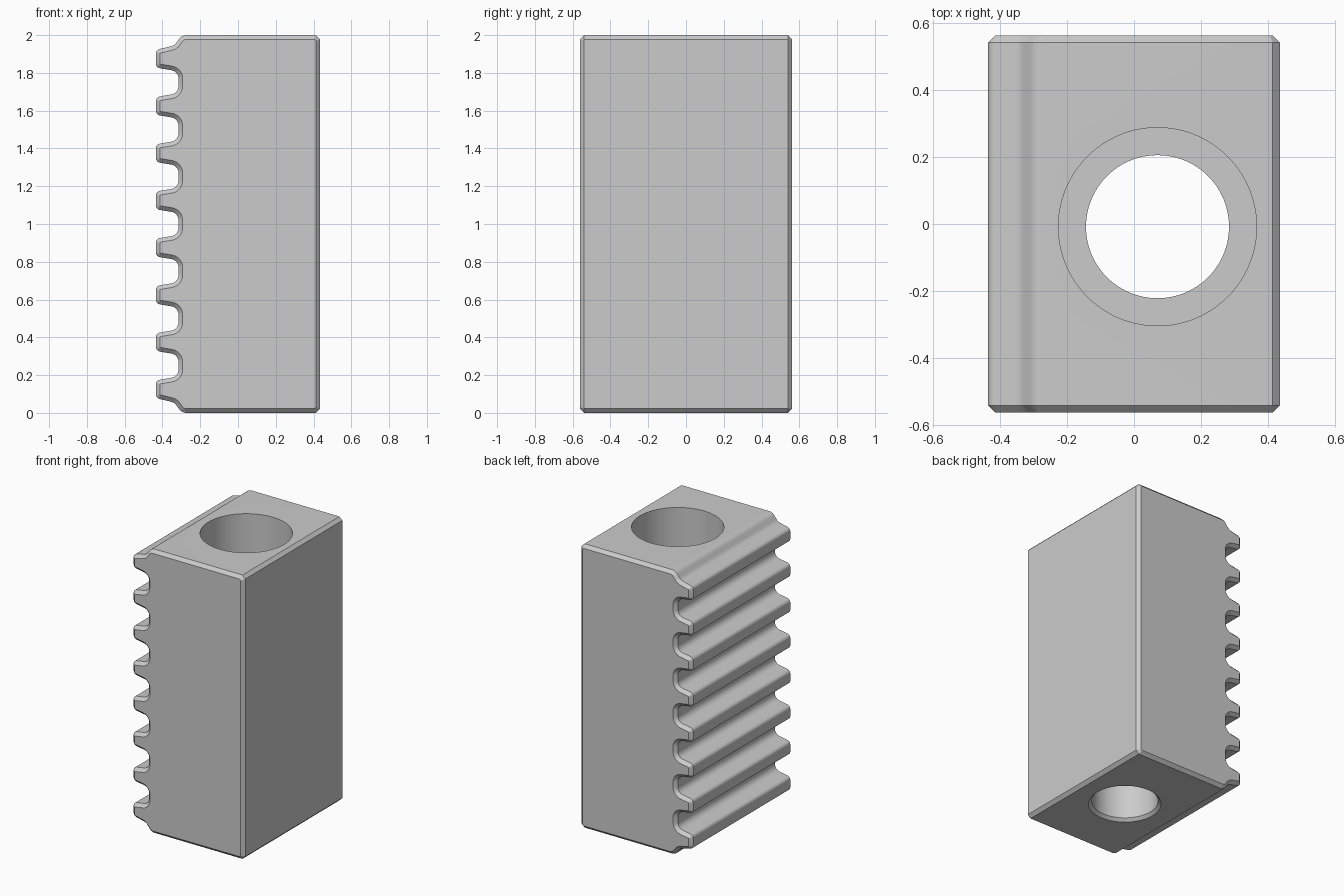
import bpy, bmesh, math
from mathutils import Vector

cube = bpy.data.objects.get("Cube")
if cube:
    bpy.data.objects.remove(cube, do_unlink=True)

TOP, SIDE, HALF_DEPTH = 2.0, 0.435, 0.562
BEVEL, PITCH, TEETH = 0.022, 0.25, 8
TIP, ROOT = -SIDE, -0.315
HOLE_X, HOLE_Y = 0.07, -0.008
LEDGE_Z = 0.7

steel = bpy.data.materials.new("steel grey")
steel.use_nodes = True
steel.diffuse_color = (0.6, 0.6, 0.6, 1)
steel.node_tree.nodes["Principled BSDF"].inputs["Base Color"].default_value = (0.6, 0.6, 0.6, 1)


def make_object(name, bm):
    bmesh.ops.recalc_face_normals(bm, faces=bm.faces)
    mesh = bpy.data.meshes.new(name)
    bm.to_mesh(mesh)
    bm.free()
    mesh.materials.append(steel)
    obj = bpy.data.objects.new(name, mesh)
    bpy.context.collection.objects.link(obj)
    return obj


def bridge(bm, a, b):
    for i in range(len(a)):
        j = (i + 1) % len(a)
        bm.faces.new((a[i], a[j], b[j], b[i]))


def corners():
    """Sharp corners of the side profile with their rounding radius."""
    right = SIDE - BEVEL
    upper = [(right, TOP, 0), (-0.297, TOP, 0.05), (-0.337, TOP - 0.055, 0.05)]
    pts = [(SIDE, BEVEL, 0), (SIDE, TOP - BEVEL, 0)] + upper
    for i in reversed(range(TEETH)):
        z = PITCH * (i + 0.5)
        pts += [(TIP, z + 0.047, 0.026), (TIP, z - 0.047, 0.026)]
        if i:
            g = PITCH * i
            pts += [(ROOT, g + 0.058, 0.045), (ROOT, g - 0.058, 0.045)]
    pts += [(x, TOP - z, r) for x, z, r in reversed(upper)]
    return pts


def outline(inset):
    """Profile moved inwards by inset, with its corners rounded."""
    pts = corners()
    n = len(pts)
    result = []
    for i, (x, z, r) in enumerate(pts):
        p = Vector((x, z))
        d0 = (p - Vector(pts[i - 1][:2])).normalized()
        d1 = (Vector(pts[(i + 1) % n][:2]) - p).normalized()
        n0, n1 = Vector((-d0.y, d0.x)), Vector((-d1.y, d1.x))
        p = p + (n0 + n1) * inset / (1 + n0.dot(n1))
        if r == 0:
            result.append(p)
            continue
        turn = math.atan2(d0.x * d1.y - d0.y * d1.x, d0.dot(d1))
        side = 1 if turn > 0 else -1
        radius = r - side * inset
        start = p - d0 * radius * math.tan(abs(turn) / 2)
        centre = start + n0 * side * radius
        steps = 8
        for k in range(steps + 1):
            a = turn * k / steps
            v = -n0 * side * radius
            c, s = math.cos(a), math.sin(a)
            result.append(centre + Vector((v.x * c - v.y * s, v.x * s + v.y * c)))
    return result


# Toothed block with bevelled front and back
bm = bmesh.new()
rings = []
for y, inset in ((-HALF_DEPTH, BEVEL), (BEVEL - HALF_DEPTH, 0),
                 (HALF_DEPTH - BEVEL, 0), (HALF_DEPTH, BEVEL)):
    rings.append([bm.verts.new((p.x, y, p.y)) for p in outline(inset)])
for a, b in zip(rings, rings[1:]):
    bridge(bm, a, b)
bm.faces.new(rings[0])
bm.faces.new(rings[-1])
block = make_object("toothed_block", bm)

# Stepped bolt hole, chamfered at the bottom
bm = bmesh.new()
rings = []
for radius, z in ((0.255, -BEVEL), (0.213, BEVEL - 0.002), (0.213, LEDGE_Z),
                  (0.295, LEDGE_Z), (0.295, TOP + 0.1)):
    rings.append([bm.verts.new((HOLE_X + radius * math.cos(math.tau * k / 96),
                                HOLE_Y + radius * math.sin(math.tau * k / 96), z))
                  for k in range(96)])
for a, b in zip(rings, rings[1:]):
    bridge(bm, a, b)
bm.faces.new(rings[0])
bm.faces.new(rings[-1])
cutter = make_object("bolt_hole_cutter", bm)
cutter.hide_render = True

cut = block.modifiers.new("bolt hole", 'BOOLEAN')
cut.operation = 'DIFFERENCE'
cut.solver = 'EXACT'
cut.object = cutter
bpy.ops.object.select_all(action='DESELECT')
block.select_set(True)
bpy.context.view_layer.objects.active = block
bpy.ops.object.modifier_apply(modifier=cut.name)
bpy.data.objects.remove(cutter, do_unlink=True)
bpy.ops.object.shade_smooth_by_angle(angle=math.radians(25))
